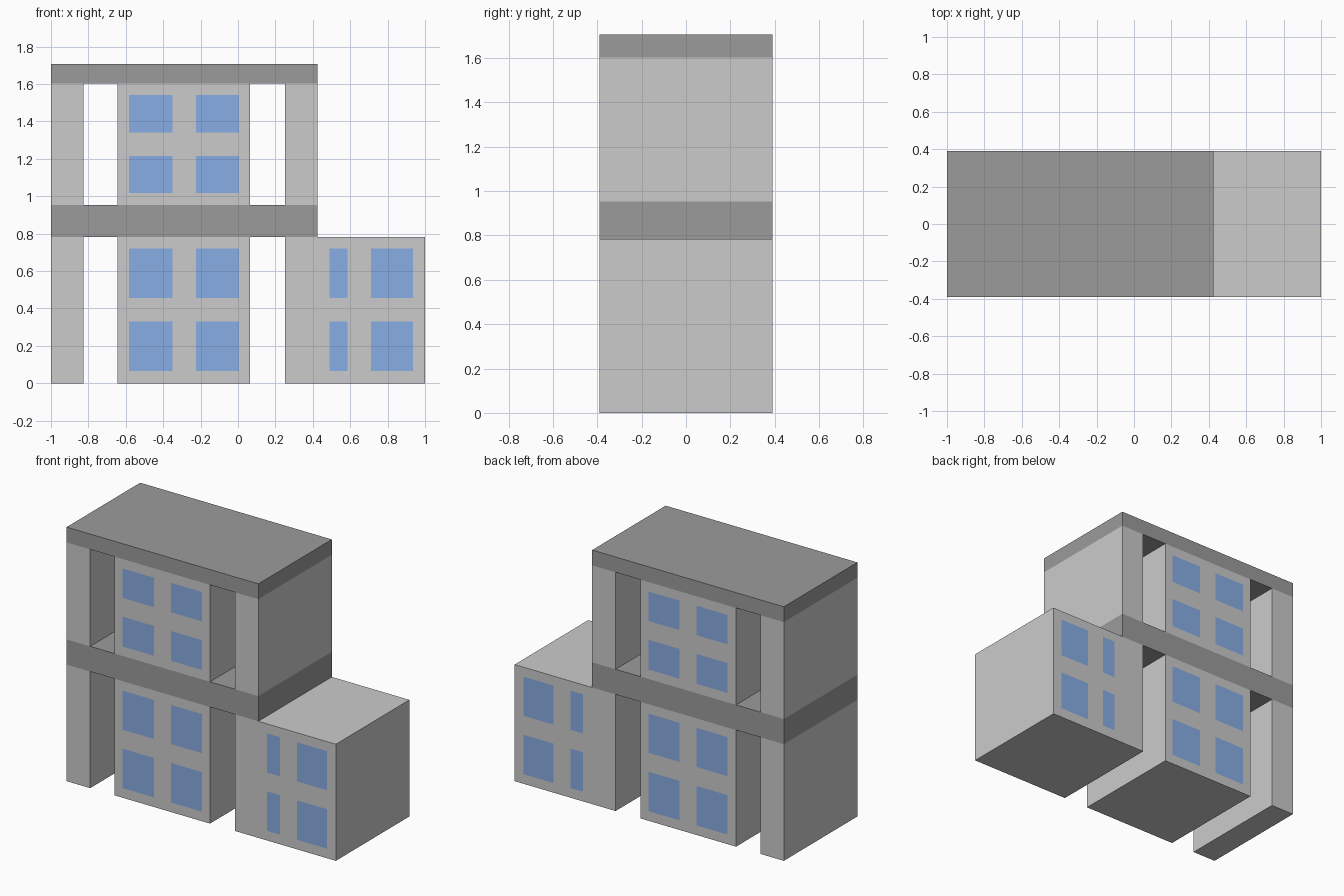
import bpy
import bmesh

if "Cube" in bpy.data.objects:
    bpy.data.objects.remove(bpy.data.objects["Cube"])

D = 0.39                                  # half depth
Z0, Z1, Z2, Z3, Z4 = 0, 0.783, 0.952, 1.603, 1.706


def material(name, rgb):
    m = bpy.data.materials.new(name)
    m.diffuse_color = (*rgb, 1)
    m.use_nodes = True
    m.node_tree.nodes["Principled BSDF"].inputs["Base Color"].default_value = m.diffuse_color
    return m


dark = material("dark_concrete", (0.33, 0.33, 0.33))
blue = material("window_blue", (0.25, 0.42, 0.78))


def add_object(name, bm, mat=None):
    bmesh.ops.recalc_face_normals(bm, faces=bm.faces) if len(bm.faces) == 6 else None
    me = bpy.data.meshes.new(name)
    bm.to_mesh(me)
    bm.free()
    if mat:
        me.materials.append(mat)
    ob = bpy.data.objects.new(name, me)
    bpy.context.collection.objects.link(ob)


def box(name, x0, x1, z0, z1, mat=None):
    bm = bmesh.new()
    bmesh.ops.create_cube(bm, size=1)
    for v in bm.verts:
        v.co.x = x1 if v.co.x > 0 else x0
        v.co.y = D if v.co.y > 0 else -D
        v.co.z = z1 if v.co.z > 0 else z0
    add_object(name, bm, mat)


def windows(name, columns, rows):
    # flush panes, repeated on the front and back
    bm = bmesh.new()
    for x0, x1 in columns:
        for z0, z1 in rows:
            for s in (-1, 1):
                pts = [(x0, z0), (x1, z0), (x1, z1), (x0, z1)][::-s]
                bm.faces.new([bm.verts.new((x, s * (D + 0.001), z)) for x, z in pts])
    add_object(name, bm, blue)


# Walls and cores of both storeys
for level, z0, z1 in (("lower", Z0, Z1), ("upper", Z2, Z3)):
    box(level + "_left_wall", -1, -0.825, z0, z1)
    box(level + "_core", -0.645, 0.065, z0, z1)
box("upper_right_wall", 0.25, 0.424, Z2, Z3)
box("side_wing", 0.25, 1, Z0, Z1)

# Floor slab and roof
box("floor_slab", -1, 0.424, Z1, Z2, dark)
box("roof_slab", -1, 0.424, Z3, Z4, dark)

# Windows
core_cols = [(-0.583, -0.351), (-0.225, 0.005)]
wing_cols = [(0.49, 0.585), (0.711, 0.935)]
low_rows = [(0.065, 0.33), (0.457, 0.72)]
windows("lower_core_windows", core_cols, low_rows)
windows("upper_core_windows", core_cols, [(1.016, 1.216), (1.342, 1.54)])
windows("wing_windows", wing_cols, low_rows)
